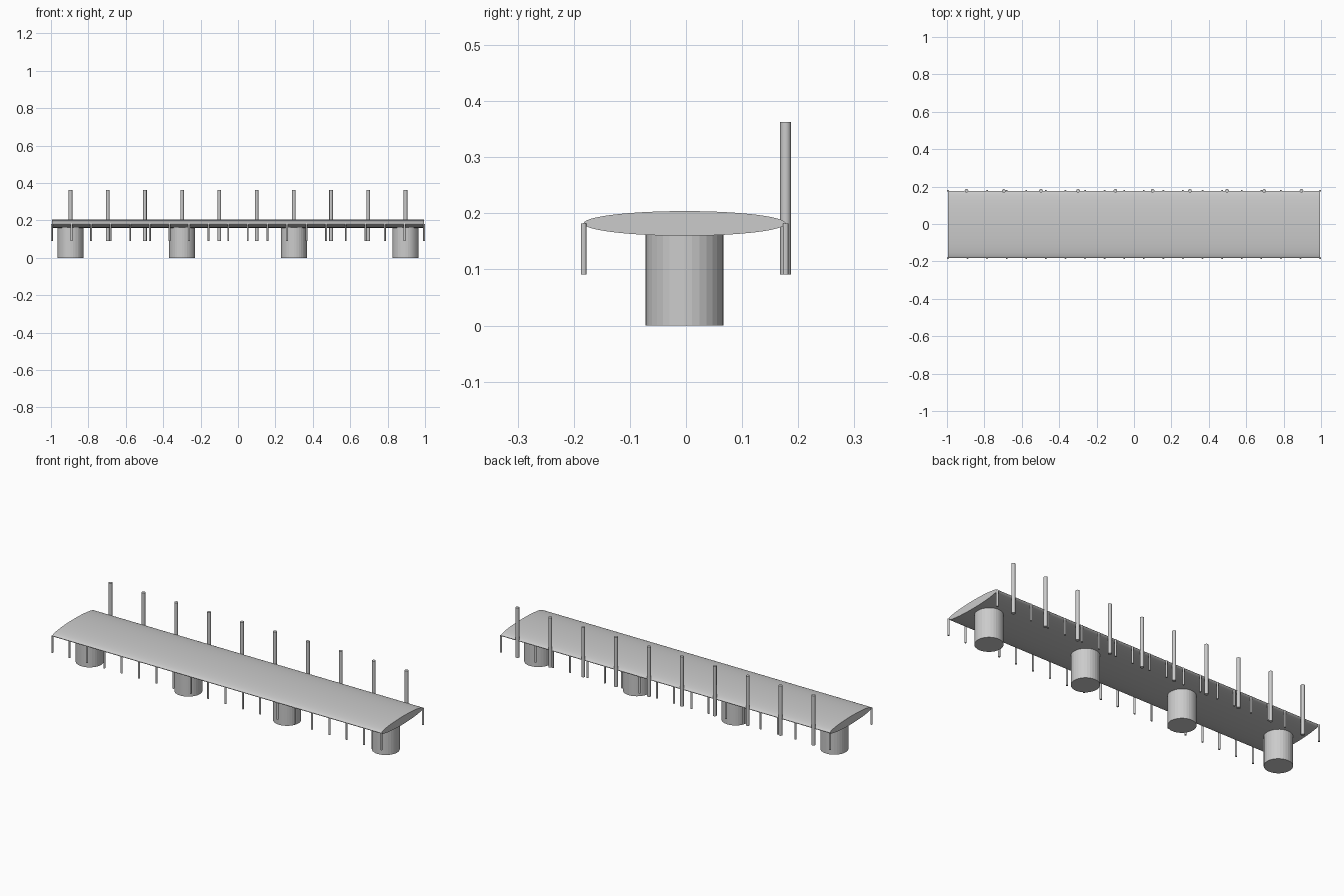
import bpy
import math

if "Cube" in bpy.data.objects:
    bpy.data.objects.remove(bpy.data.objects["Cube"])

grey = bpy.data.materials.new("concrete grey")
grey.diffuse_color = (0.6, 0.6, 0.6, 1)
grey.use_nodes = True
grey.node_tree.nodes["Principled BSDF"].inputs["Base Color"].default_value = grey.diffuse_color

CY = -0.0025      # deck centre line
MID = 0.182       # height of the deck's middle
HALF = 0.995      # half length of the deck
EDGE = 0.18       # half width of the deck


def cylinder(name, x, y, z0, z1, r, sides):
    bpy.ops.mesh.primitive_cylinder_add(vertices=sides, radius=r, depth=z1 - z0,
                                        location=(x, y, (z0 + z1) / 2))
    ob = bpy.context.object
    ob.name = name
    ob.data.materials.append(grey)
    return ob


def smooth(ob):
    bpy.ops.object.shade_smooth_by_angle(angle=math.radians(30))


# deck: a long flattened cylinder lying along x
bpy.ops.mesh.primitive_cylinder_add(vertices=64, radius=1, depth=2 * HALF,
                                    location=(0, CY, MID), rotation=(0, math.pi / 2, 0))
deck = bpy.context.object
deck.name = "deck"
deck.scale = (0.022, EDGE, 1)
deck.data.materials.append(grey)
bpy.ops.object.transform_apply(location=False, rotation=True, scale=True)
smooth(deck)

# four round piers
for i in range(4):
    cylinder("pier", -0.8955 + 0.597 * i, CY, 0, MID, 0.0697, 32)

# short hanging posts along both edges
for side, label in ((-1, "front_short_post"), (1, "back_short_post")):
    for i in range(20):
        x = -HALF + 2 * HALF * i / 19
        cylinder(label, x, CY + side * EDGE, 0.091, MID, 0.005, 12)

# tall posts along the back edge
for i in range(10):
    smooth(cylinder("tall_post", -0.8955 + 0.199 * i, CY + EDGE, 0.091, 0.3625, 0.0098, 16))
